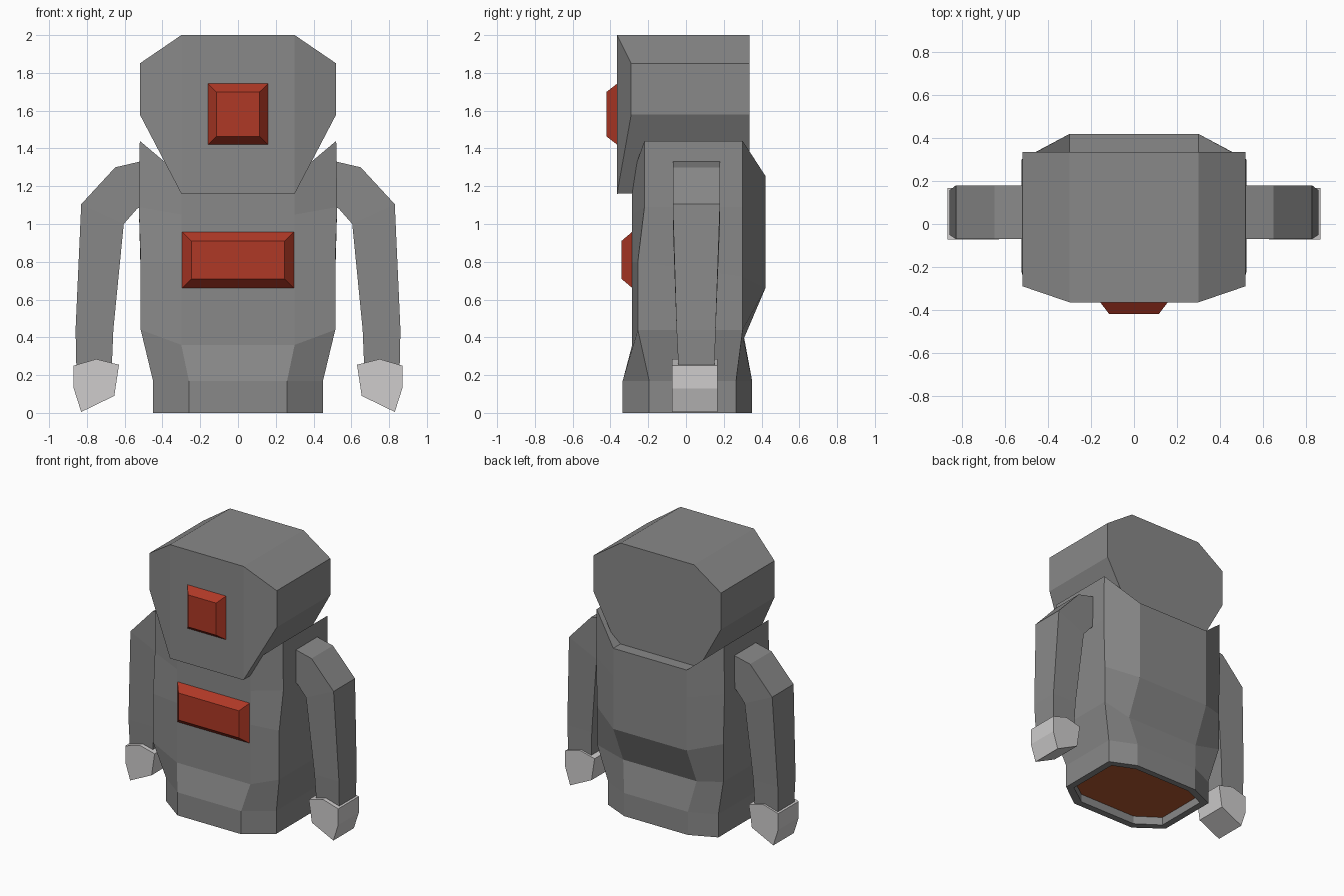
import bpy, bmesh

if "Cube" in bpy.data.objects:
    bpy.data.objects.remove(bpy.data.objects["Cube"])


def material(name, rgb):
    m = bpy.data.materials.new(name)
    m.diffuse_color = (*rgb, 1)
    m.use_nodes = True
    m.node_tree.nodes["Principled BSDF"].inputs["Base Color"].default_value = m.diffuse_color
    return m


GREY = material("body grey", (0.25, 0.25, 0.25))
WHITE = material("hand pale grey", (0.62, 0.605, 0.605))
RED = material("panel red", (0.43, 0.040, 0.019))
ORANGE = material("base orange", (0.45, 0.10, 0.03))

OCT_CAP = [(0, 1, 2, 3), (0, 3, 4, 7), (4, 5, 6, 7)]


def loft(name, rings, mats, start_cap=None, end_cap=None, start_mat=0):
    """Skin a list of equal-length point rings and cap both ends."""
    bm = bmesh.new()
    n = len(rings[0])
    vs = [[bm.verts.new(p) for p in ring] for ring in rings]
    for a, b in zip(vs, vs[1:]):
        for i in range(n):
            j = (i + 1) % n
            bm.faces.new((a[i], a[j], b[j], b[i]))
    for ring, cap, mat in ((vs[0], start_cap, start_mat), (vs[-1], end_cap, 0)):
        for idx in cap or [range(n)]:
            bm.faces.new([ring[i] for i in idx]).material_index = mat
    bmesh.ops.recalc_face_normals(bm, faces=bm.faces)
    me = bpy.data.meshes.new(name)
    bm.to_mesh(me)
    bm.free()
    for m in mats:
        me.materials.append(m)
    ob = bpy.data.objects.new(name, me)
    bpy.context.collection.objects.link(ob)
    return ob


def mirrored(half):
    """Complete a half ring of four points across x = 0."""
    return half + [(-x, y, z) for x, y, z in reversed(half)]


def flat_ring(pts, z):
    return mirrored([(x, y, z) for x, y in pts])


# torso: recessed base, waist, chest, raised shoulder corners
base = [(.26, -.335), (.45, -.195), (.45, .265), (.26, .35)]
inner = [(.235, -.285), (.40, -.17), (.40, .235), (.235, .305)]
loft("torso", [
    flat_ring(inner, .06),
    flat_ring(inner, 0),
    flat_ring(base, 0),
    flat_ring(base, .17),
    mirrored([(.30, -.285, .36), (.515, -.255, .44), (.515, .30, .44), (.30, .305, .39)]),
    mirrored([(.30, -.285, .80), (.515, -.255, .80), (.515, .30, .72), (.30, .42, .66)]),
    mirrored([(.30, -.285, 1.05), (.525, -.22, 1.09), (.525, .30, 1.09), (.30, .42, 1.05)]),
    mirrored([(.30, -.285, 1.255), (.52, -.22, 1.44), (.52, .30, 1.44), (.30, .42, 1.255)]),
], [GREY, ORANGE], end_cap=OCT_CAP, start_mat=1)

# head: faceted front, flat back
loft("head", [
    mirrored([(.30, -.365, 2.0), (.52, -.29, 1.85), (.52, -.29, 1.58), (.30, -.365, 1.16)]),
    mirrored([(.30, .335, 2.0), (.52, .335, 1.85), (.52, .335, 1.58), (.30, .335, 1.18)]),
], [GREY], start_cap=OCT_CAP)


# bevelled red panels
def panel(name, w, z0, z1, y0, y1, inset):
    def rect(d, y):
        return [(-w + d, y, z0 + d), (w - d, y, z0 + d), (w - d, y, z1 - d), (-w + d, y, z1 - d)]
    loft(name, [rect(0, y0 + .03), rect(0, y0), rect(inset, y1)], [RED])


panel("face_panel", .16, 1.418, 1.745, -.362, -.42, .045)
panel("chest_panel", .297, .66, .96, -.283, -.342, .05)

# arms and hands: outer x, z, inner x, z, front y, back y
arm = [
    (.50, 1.335, .50, 1.10, -.07, .18),
    (.65, 1.30, .535, 1.08, -.07, .18),
    (.83, 1.105, .605, 1.00, -.07, .18),
    (.86, .44, .66, .44, -.05, .157),
    (.855, .20, .67, .20, -.038, .15),
]
hand = [(.63, .255), (.75, .285), (.87, .25), (.87, .13), (.83, .005), (.655, .09)]
for side, s in (("left", -1), ("right", 1)):
    loft(side + "_arm", [
        [(s * xo, f, zo), (s * xo, b, zo), (s * xi, b, zi), (s * xi, f, zi)]
        for xo, zo, xi, zi, f, b in arm], [GREY])
    loft(side + "_hand", [[(s * x, y, z) for x, z in hand] for y in (-.073, .167)], [WHITE])
